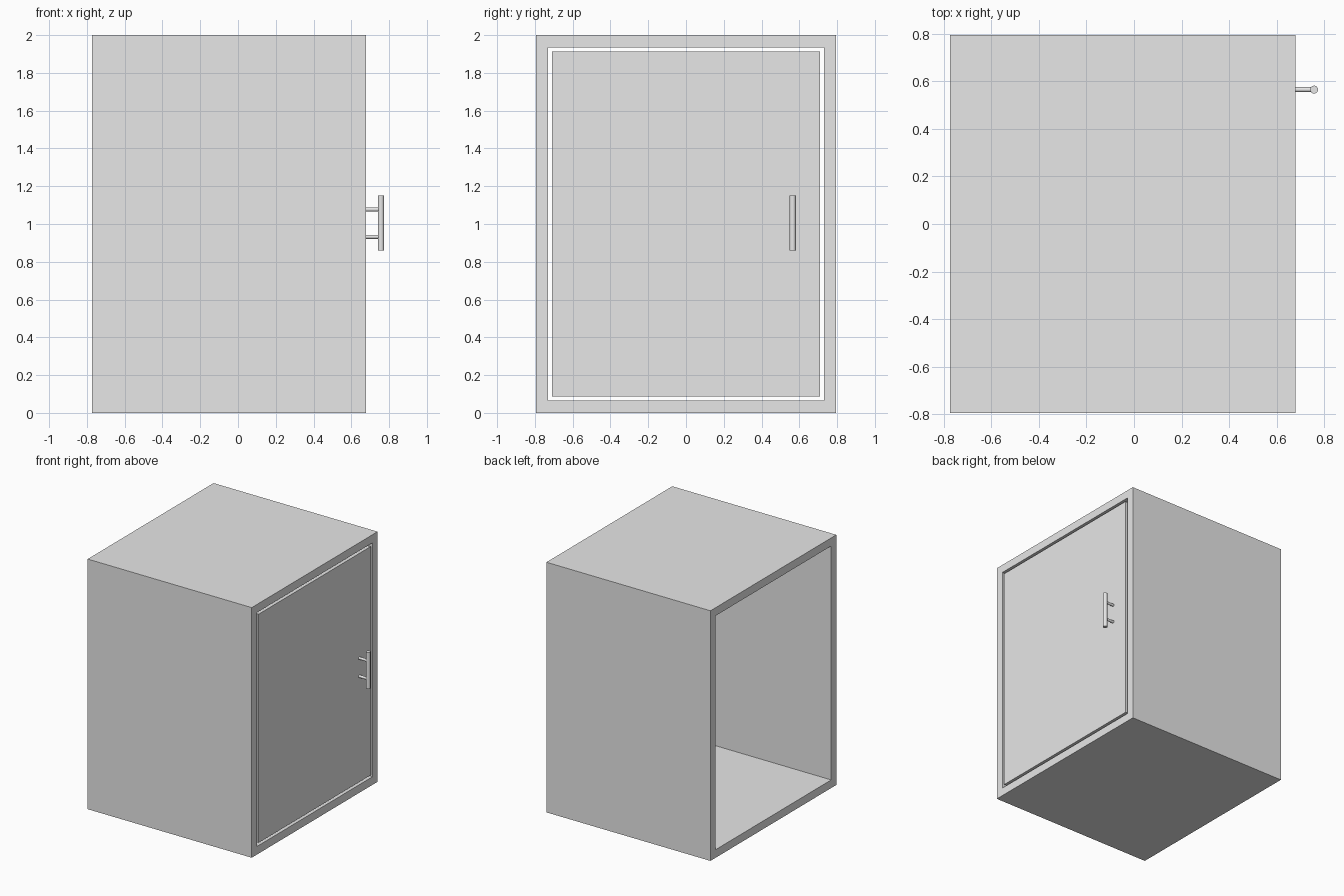
import bpy, bmesh
from mathutils import Matrix, Vector

default = bpy.data.objects.get("Cube")
if default:
    bpy.data.objects.remove(default, do_unlink=True)

grey = bpy.data.materials.new("light grey")
grey.use_nodes = True
grey.diffuse_color = (0.8, 0.8, 0.8, 1)
grey.node_tree.nodes["Principled BSDF"].inputs["Base Color"].default_value = grey.diffuse_color

# Main dimensions
BACK_X, FRONT_X = -0.773, 0.678
HALF_Y, HEIGHT = 0.795, 2.0
WALL, GAP, DOOR_DEPTH = 0.065, 0.021, 0.065
BAR_X, BAR_Y, BAR_R = 0.757, 0.565, 0.0165


def finish(name, bm, smooth=False):
    bmesh.ops.recalc_face_normals(bm, faces=bm.faces)
    mesh = bpy.data.meshes.new(name)
    bm.to_mesh(mesh)
    bm.free()
    mesh.materials.append(grey)
    obj = bpy.data.objects.new(name, mesh)
    bpy.context.collection.objects.link(obj)
    if smooth:
        bpy.ops.object.select_all(action="DESELECT")
        obj.select_set(True)
        bpy.context.view_layer.objects.active = obj
        bpy.ops.object.shade_smooth_by_angle()
    return obj


def box(lo, hi):
    lo, hi = Vector(lo), Vector(hi)
    bm = bmesh.new()
    matrix = Matrix.Translation((lo + hi) / 2) @ Matrix.Diagonal((*(hi - lo), 1))
    bmesh.ops.create_cube(bm, size=1, matrix=matrix)
    return bm


def rod(name, start, end, radius):
    start, end = Vector(start), Vector(end)
    axis = end - start
    turn = axis.to_track_quat("Z", "Y").to_matrix().to_4x4()
    bm = bmesh.new()
    bmesh.ops.create_cone(bm, cap_ends=True, segments=32, radius1=radius, radius2=radius,
                          depth=axis.length, matrix=Matrix.Translation((start + end) / 2) @ turn)
    return finish(name, bm, smooth=True)


# Cabinet shell: a box open from end to end along x
bm = box((BACK_X, -HALF_Y, 0), (FRONT_X, HALF_Y, HEIGHT))
bm.normal_update()
ends = [f for f in bm.faces if abs(f.normal.x) > 0.9]
bmesh.ops.inset_individual(bm, faces=ends, thickness=WALL, use_even_offset=True)
rims = [e for f in ends for e in f.edges]
bmesh.ops.delete(bm, geom=ends, context="FACES_ONLY")
bmesh.ops.bridge_loops(bm, edges=rims)
finish("cabinet_shell", bm)

# Door: flush panel with an even gap all round
edge = WALL + GAP
finish("door", box((FRONT_X - DOOR_DEPTH, edge - HALF_Y, edge),
                   (FRONT_X, HALF_Y - edge, HEIGHT - edge)))

# Handle: upright bar on two short posts
rod("handle_bar", (BAR_X, BAR_Y, 0.86), (BAR_X, BAR_Y, 1.15), BAR_R)
for name, z in (("lower_handle_post", 0.932), ("upper_handle_post", 1.077)):
    rod(name, (FRONT_X, BAR_Y, z), (BAR_X, BAR_Y, z), 0.0105)
